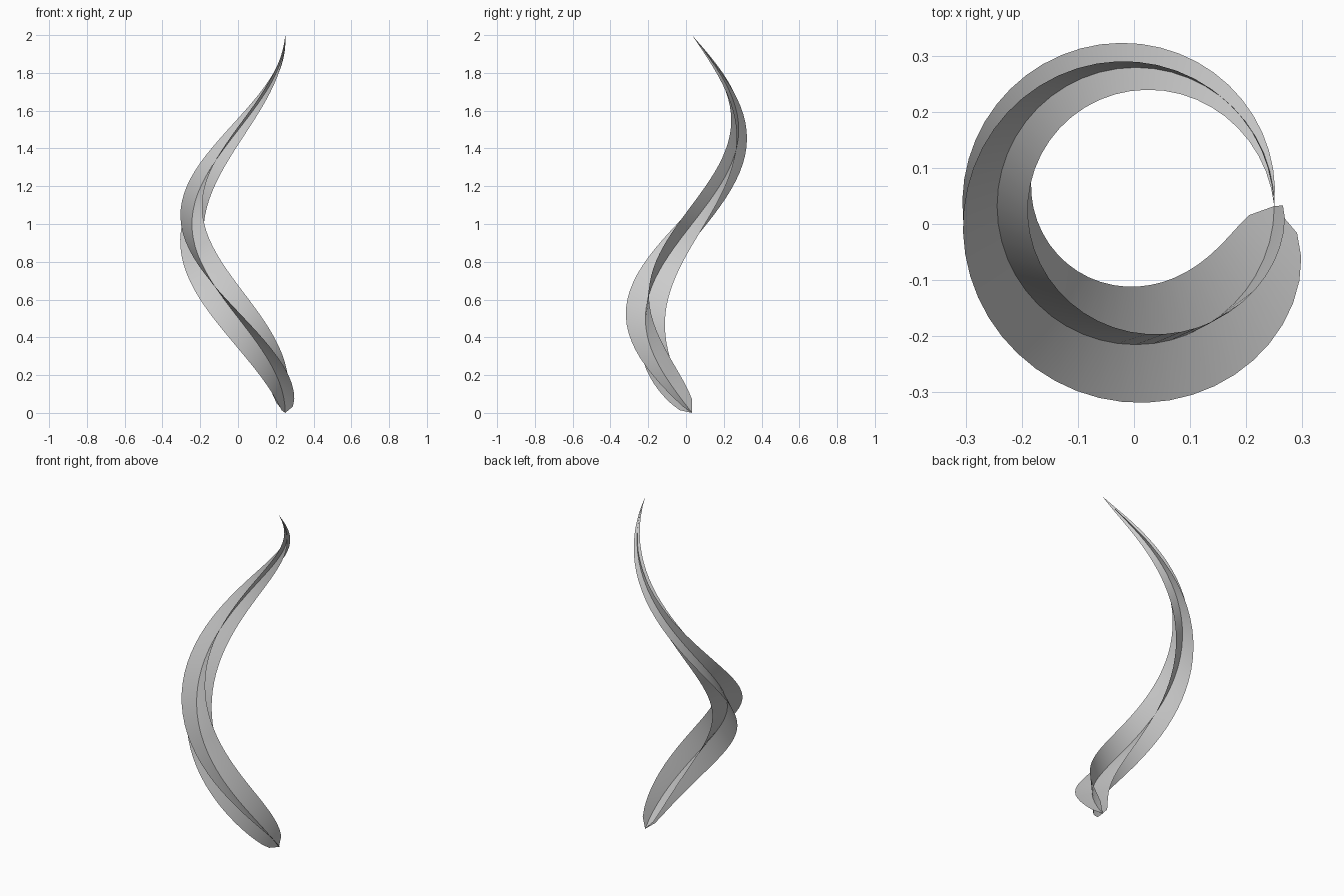
import bpy
from math import sin, cos, pi, radians, hypot
from mathutils import Vector

if "Cube" in bpy.data.objects:
    bpy.data.objects.remove(bpy.data.objects["Cube"])

STEPS = 48
RADIUS = 0.247
RISE = 1 / pi                      # height gained per radian
CENTRE = Vector((0.003, 0.032, 0))
SPEED = hypot(RADIUS, RISE)


def leaf_row(t, turn):
    """Two edges and the spine point of a blade at height fraction t."""
    a = 2 * pi * t
    radial = Vector((cos(a), -sin(a), 0))
    upward = Vector((sin(a) * RISE, cos(a) * RISE, RADIUS)) / SPEED
    spine = CENTRE + radial * RADIUS + Vector((0, 0, 2 * t))
    half_width = 0.106 * sin(pi * t ** 0.5)
    twist = radians(-19 + 126 * t) + turn
    arm = (radial * cos(twist) + upward * sin(twist)) * half_width
    return [spine - arm, spine, spine + arm]


def make_blade(name, turn):
    verts = [p for i in range(STEPS + 1) for p in leaf_row(i / STEPS, turn)]
    faces = []
    for i in range(STEPS):
        for j in range(2):
            k = 3 * i + j
            faces.append((k, k + 1, k + 4, k + 3))
    mesh = bpy.data.meshes.new(name)
    mesh.from_pydata(verts, [], faces)
    mesh.polygons.foreach_set("use_smooth", [True] * len(mesh.polygons))
    obj = bpy.data.objects.new(name, mesh)
    bpy.context.collection.objects.link(obj)
    return obj


# Two crossed leaf blades winding once around a helix
make_blade("wide_blade", 0)
make_blade("cross_blade", pi / 2)
